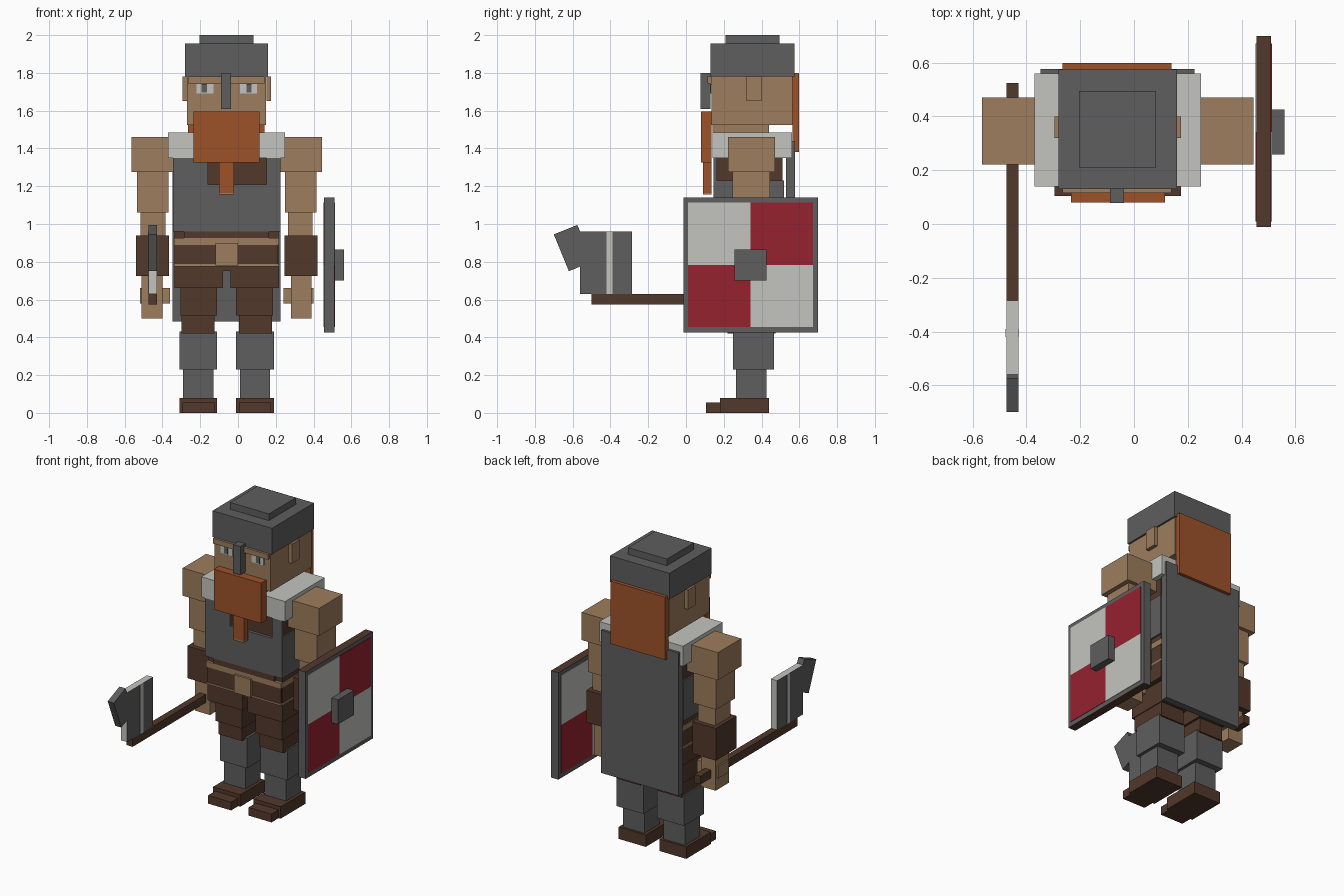
import bpy, bmesh


def lin(c):
    c /= 255
    return c / 12.92 if c <= 0.04045 else ((c + 0.055) / 1.055) ** 2.4


def mat(name, r, g, b):
    m = bpy.data.materials.new(name)
    m.diffuse_color = (lin(r), lin(g), lin(b), 1)
    return m


SKIN = mat("skin", 158, 125, 93)
IRON = mat("iron_grey", 94, 94, 94)
BROWN = mat("leather_brown", 82, 56, 43)
HAIR = mat("ginger", 158, 82, 42)
PALE = mat("pale_fur", 196, 196, 192)
RED = mat("shield_red", 150, 34, 47)
AXIS = -0.06  # mirror plane of the body


def finish(name, bm, mats, rule=None):
    bmesh.ops.recalc_face_normals(bm, faces=bm.faces)
    bm.normal_update()
    if rule:
        for f in bm.faces:
            f.material_index = rule(f.normal)
    me = bpy.data.meshes.new(name)
    bm.to_mesh(me)
    bm.free()
    for m in mats:
        me.materials.append(m)
    ob = bpy.data.objects.new(name, me)
    bpy.context.collection.objects.link(ob)
    return ob


def box(name, x, y, z, *mats, rule=None):
    bm = bmesh.new()
    bmesh.ops.create_cube(bm, size=1)
    for v in bm.verts:
        for i, (a, b) in enumerate((x, y, z)):
            v.co[i] = a if v.co[i] < 0 else b
    return finish(name, bm, mats, rule)


def pair(name, x, y, z, m):
    """Left box plus its mirror image across the body axis."""
    box(name + "_left", x, y, z, m)
    box(name + "_right", (2 * AXIS - x[1], 2 * AXIS - x[0]), y, z, m)


# Head and helmet
box("helmet", (-0.28, 0.16), (0.13, 0.575), (1.78, 1.955), IRON)
box("helmet_crown", (-0.205, 0.082), (0.21, 0.495), (1.955, 2.0), IRON)
box("nose_guard", (-0.09, -0.037), (0.078, 0.13), (1.61, 1.80), IRON)
box("head", (-0.27, 0.148), (0.135, 0.565), (1.525, 1.78), SKIN)
box("neck", (-0.2, 0.08), (0.14, 0.44), (1.40, 1.525), SKIN)
box("brow", (-0.265, 0.14), (0.115, 0.135), (1.745, 1.78), SKIN)
pair("ear", (-0.295, -0.27), (0.32, 0.40), (1.65, 1.78), SKIN)
pair("eye", (-0.22, -0.13), (0.129, 0.135), (1.69, 1.74), PALE)
pair("pupil", (-0.192, -0.165), (0.126, 0.13), (1.695, 1.74), IRON)
box("beard", (-0.235, 0.115), (0.08, 0.135), (1.325, 1.595), HAIR)
box("beard_braid", (-0.10, -0.02), (0.09, 0.135), (1.165, 1.325), HAIR)
box("braid_tie", (-0.10, -0.02), (0.09, 0.135), (1.155, 1.165), SKIN)
box("back_hair", (-0.265, 0.14), (0.565, 0.598), (1.38, 1.80), HAIR)

# Torso, vest and cape
box("shirt", (-0.335, 0.215), (0.165, 0.51), (0.75, 1.35), BROWN)
box("vest_front", (-0.345, 0.225), (0.145, 0.165), (0.96, 1.21), IRON)
box("vest_strap_left", (-0.345, -0.16), (0.145, 0.165), (1.21, 1.36), IRON)
box("vest_strap_right", (0.15, 0.225), (0.145, 0.165), (1.21, 1.36), IRON)
pair("vest_side", (-0.345, -0.333), (0.165, 0.52), (0.96, 1.23), IRON)
pair("shoulder_fur", (-0.37, -0.20), (0.14, 0.56), (1.35, 1.485), PALE)
box("cape", (-0.348, 0.225), (0.53, 0.577), (0.485, 1.44), IRON)

# Belt
box("belt", (-0.335, 0.212), (0.15, 0.525), (0.785, 0.89), BROWN)
box("belt_top_trim", (-0.34, 0.217), (0.145, 0.53), (0.89, 0.925), SKIN)
box("belt_bottom_trim", (-0.34, 0.217), (0.145, 0.53), (0.775, 0.787), SKIN)
box("belt_buckle", (-0.12, 0.0), (0.13, 0.16), (0.78, 0.90), SKIN)
box("upper_belt", (-0.285, 0.165), (0.145, 0.165), (0.925, 0.962), BROWN)

# Legs
pair("hip_flap", (-0.337, -0.08), (0.16, 0.515), (0.66, 0.777), BROWN)
pair("thigh", (-0.305, -0.11), (0.20, 0.49), (0.515, 0.66), BROWN)
pair("knee_cuff", (-0.30, -0.125), (0.22, 0.475), (0.42, 0.515), BROWN)
pair("shin_guard", (-0.31, -0.11), (0.25, 0.465), (0.23, 0.432), IRON)
pair("ankle", (-0.29, -0.13), (0.265, 0.425), (0.08, 0.23), IRON)
pair("boot", (-0.31, -0.11), (0.18, 0.44), (0, 0.08), BROWN)
pair("boot_toe", (-0.295, -0.125), (0.105, 0.18), (0, 0.055), BROWN)

# Arms
pair("shoulder", (-0.565, -0.33), (0.222, 0.47), (1.275, 1.46), SKIN)
pair("upper_arm", (-0.535, -0.368), (0.245, 0.445), (1.06, 1.275), SKIN)
pair("elbow", (-0.515, -0.385), (0.265, 0.425), (0.94, 1.06), SKIN)
pair("bracer", (-0.54, -0.365), (0.235, 0.455), (0.725, 0.94), BROWN)
pair("hand", (-0.51, -0.40), (0.275, 0.415), (0.50, 0.725), SKIN)
pair("thumb", (-0.52, -0.36), (0.29, 0.40), (0.58, 0.66), SKIN)

# Axe: pale cutting edges, grey flat sides
AX = (-0.475, -0.43)
box("axe_handle", AX, (-0.50, 0.525), (0.575, 0.63), BROWN)
box("axe_head", AX, (-0.56, -0.285), (0.63, 0.96), IRON, PALE,
    rule=lambda n: 0 if abs(n.x) > 0.5 else 1)
for side, x in (("left", AX[0]), ("right", AX[1])):
    box("axe_stripe_" + side, (x - 0.002, x + 0.002), (-0.42, -0.39), (0.63, 0.96), PALE)
bm = bmesh.new()
tip = [(-0.70, 0.945), (-0.575, 0.995), (-0.56, 0.96), (-0.56, 0.775), (-0.62, 0.75)]
face = bm.faces.new([bm.verts.new((AX[0], y, z)) for y, z in tip])
new = bmesh.ops.extrude_face_region(bm, geom=[face])["geom"]
bmesh.ops.translate(bm, vec=(AX[1] - AX[0], 0, 0),
                    verts=[v for v in new if isinstance(v, bmesh.types.BMVert)])
finish("axe_tip", bm, [IRON])

# Shield with painted quarters on both faces
box("shield", (0.455, 0.51), (-0.012, 0.70), (0.425, 1.14), IRON, BROWN,
    rule=lambda n: 1 if abs(n.z) > 0.5 else 0)
ys, zs = (0.01, 0.342, 0.672), (0.455, 0.782, 1.113)
for side, x in (("inner", 0.455), ("outer", 0.51)):
    for i in range(2):
        for j in range(2):
            red = (i == j) == (side == "outer")
            box(f"shield_{side}_quarter_{i}{j}", (x - 0.003, x + 0.003),
                ys[i:i + 2], zs[j:j + 2], RED if red else PALE)
box("shield_boss", (0.51, 0.56), (0.258, 0.425), (0.70, 0.865), IRON)
